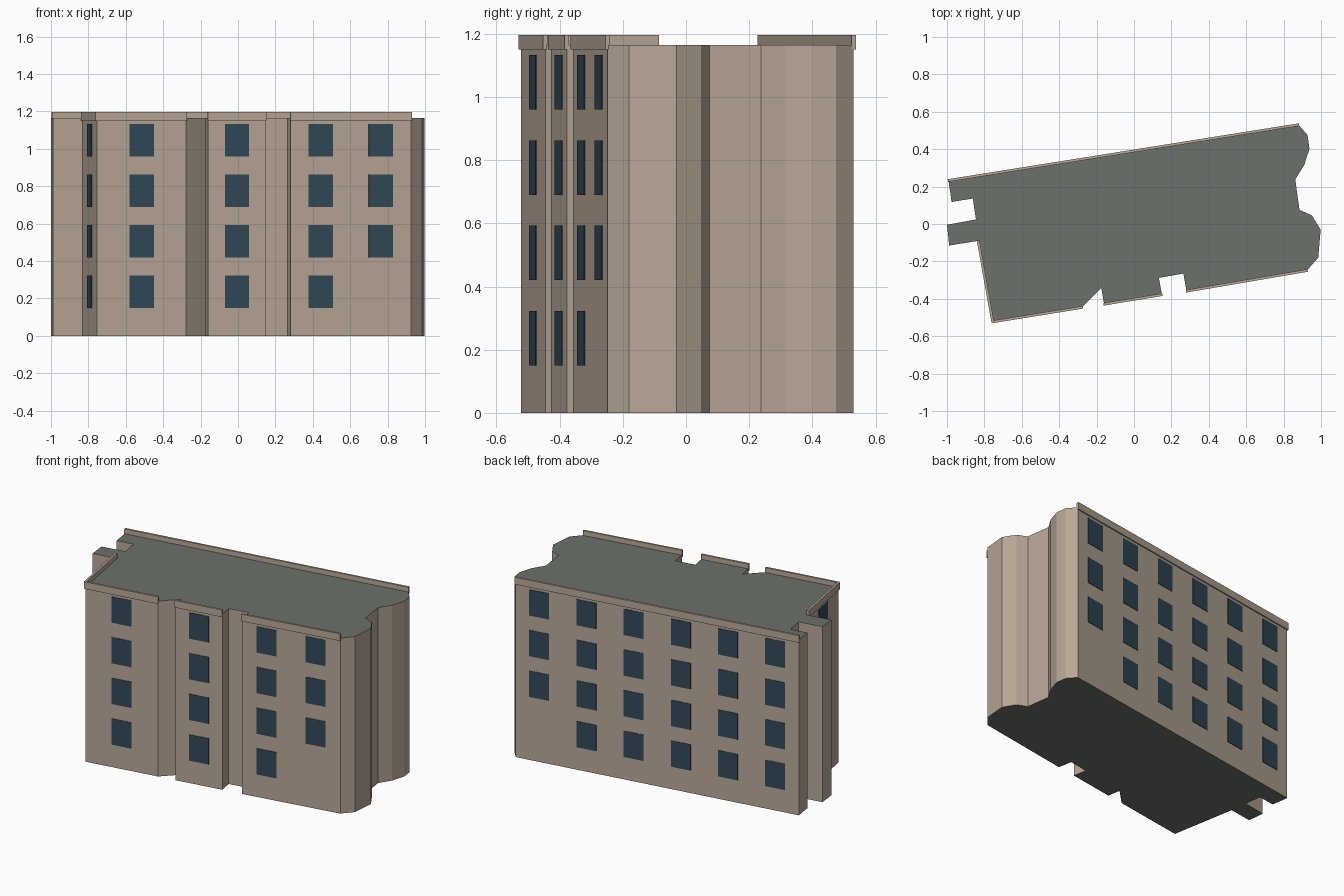
import bpy, bmesh
from mathutils import Vector

if "Cube" in bpy.data.objects:
    bpy.data.objects.remove(bpy.data.objects["Cube"])

HEIGHT = 1.165


def material(name, rgb):
    m = bpy.data.materials.new(name)
    m.diffuse_color = (*rgb, 1)
    m.use_nodes = True
    m.node_tree.nodes["Principled BSDF"].inputs["Base Color"].default_value = m.diffuse_color
    return m


WALL = material("tan_wall", (0.48, 0.39, 0.31))
ROOF = material("grey_roof", (0.15, 0.165, 0.145))
GLASS = material("dark_glass", (0.03, 0.065, 0.095))

# Footprint, counter-clockwise from the front left corner
FOOT = [Vector(p) for p in [
    (-0.755, -0.522), (-0.277, -0.445), (-0.175, -0.342), (-0.16, -0.428),
    (0.149, -0.377), (0.133, -0.288), (0.264, -0.265), (0.281, -0.358),
    (0.925, -0.248), (0.985, -0.18), (0.998, -0.03), (0.95, 0.047),
    (0.885, 0.075), (0.862, 0.238), (0.91, 0.315), (0.938, 0.403),
    (0.928, 0.475), (0.88, 0.53), (-0.992, 0.232), (-0.975, 0.118),
    (-0.862, 0.136), (-0.845, 0.024), (-1.0, -0.004), (-0.988, -0.115),
    (-0.832, -0.09)]]


def add_object(name, bm, mats):
    bmesh.ops.recalc_face_normals(bm, faces=bm.faces)
    mesh = bpy.data.meshes.new(name)
    bm.to_mesh(mesh)
    bm.free()
    for m in mats:
        mesh.materials.append(m)
    ob = bpy.data.objects.new(name, mesh)
    bpy.context.collection.objects.link(ob)
    return ob


def prism(bm, outline, z0, z1):
    """Extrude a flat outline between two heights."""
    base = bm.faces.new([bm.verts.new((p.x, p.y, z0)) for p in outline])
    top = bmesh.ops.extrude_face_region(bm, geom=[base], use_keep_orig=True)
    for v in top["geom"]:
        if isinstance(v, bmesh.types.BMVert):
            v.co.z = z1


def wall_slab(bm, a, b, inner, outer, z0, z1):
    """Slab along the line a-b, from inner to outer offset of the wall."""
    d = (b - a).normalized()
    n = Vector((d.y, -d.x))
    prism(bm, [a + n * inner, a + n * outer, b + n * outer, b + n * inner], z0, z1)


# Building body with grey roof and underside
bm = bmesh.new()
prism(bm, FOOT, 0, HEIGHT)
bm.normal_update()
for f in bm.faces:
    f.material_index = 1 if abs(f.normal.z) > 0.5 else 0
add_object("building_body", bm, [WALL, ROOF])

# Windowed walls: name, footprint corner, window columns, column lacking a ground window
FACADES = [("front_left", 0, 1, None), ("front_middle", 3, 1, None),
           ("front_right", 7, 2, 1), ("back", 17, 6, 0), ("left_side", 24, 1, None)]
for name, i, columns, missing in FACADES:
    a, b = FOOT[i], FOOT[(i + 1) % len(FOOT)]
    d = (b - a).normalized()

    # Parapet lip along the top of the wall
    bm = bmesh.new()
    wall_slab(bm, a - d * 0.003, b + d * 0.003, -0.006, 0.008, 1.15, 1.197)
    add_object(name + "_parapet", bm, [WALL])

    # Four storeys of windows
    bm = bmesh.new()
    for c in range(columns):
        mid = a.lerp(b, (c + 0.5) / columns)
        for row in range(4):
            if row == 0 and c == missing:
                continue
            z = 0.15 + 0.27 * row
            wall_slab(bm, mid - d * 0.066, mid + d * 0.066, -0.002, 0.003, z, z + 0.173)
    add_object(name + "_windows", bm, [GLASS])
